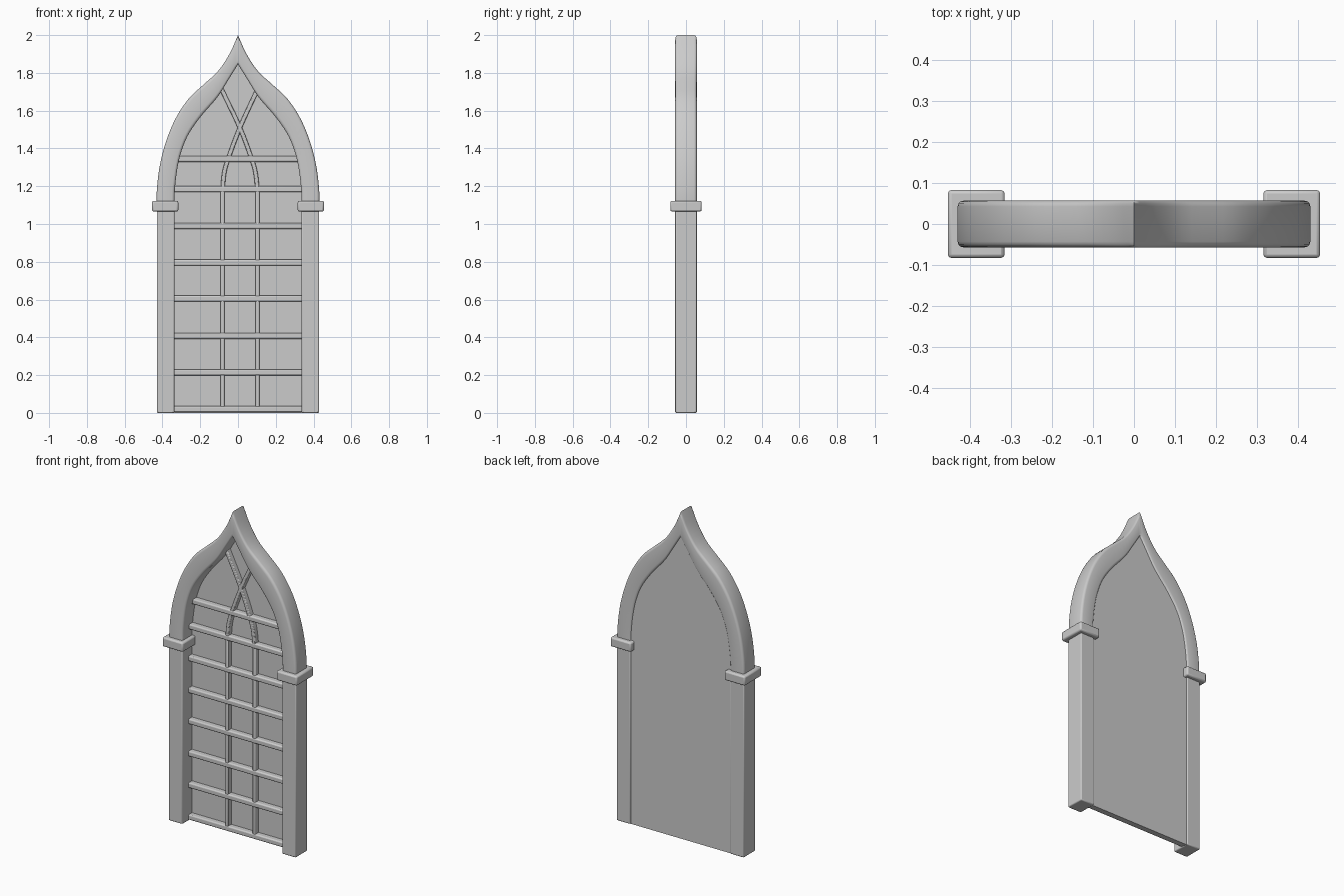
import bpy, bmesh, math
from mathutils import Vector

if "Cube" in bpy.data.objects:
    bpy.data.objects.remove(bpy.data.objects["Cube"], do_unlink=True)

stone = bpy.data.materials.new("pale grey stone")
stone.use_nodes = True
stone.diffuse_color = (0.6, 0.6, 0.6, 1)
stone.node_tree.nodes["Principled BSDF"].inputs["Base Color"].default_value = (0.6, 0.6, 0.6, 1)

DEPTH = 0.057            # half depth of the frame
PANE_FRONT, PANE_BACK = 0.037, 0.049
BAR_FRONT = 0.004


def finish(name, bm, bevel=0, angle=40):
    bmesh.ops.recalc_face_normals(bm, faces=bm.faces)
    mesh = bpy.data.meshes.new(name)
    bm.to_mesh(mesh)
    bm.free()
    mesh.materials.append(stone)
    obj = bpy.data.objects.new(name, mesh)
    bpy.context.collection.objects.link(obj)
    if bevel:
        mod = obj.modifiers.new("soft edges", 'BEVEL')
        mod.width, mod.segments = bevel, 2
    bpy.ops.object.select_all(action='DESELECT')
    obj.select_set(True)
    bpy.context.view_layer.objects.active = obj
    bpy.ops.object.shade_smooth_by_angle(angle=math.radians(angle))
    return obj


def box(name, x, y, z, bevel):
    bm = bmesh.new()
    bmesh.ops.create_cube(bm, size=1)
    for v in bm.verts:
        v.co = [lo + (c + 0.5) * (hi - lo) for c, (lo, hi) in zip(v.co, (x, y, z))]
    return finish(name, bm, bevel)


def smooth_path(points, steps=6):
    """Catmull-Rom path through the points."""
    p = [Vector(q) for q in points]
    p = [2 * p[0] - p[1]] + p + [2 * p[-1] - p[-2]]
    path = []
    for a, b, c, d in zip(p, p[1:], p[2:], p[3:]):
        for i in range(steps):
            t = i / steps
            path.append(0.5 * (2 * b + (c - a) * t + (2 * a - 5 * b + 4 * c - d) * t ** 2
                               + (3 * b - a - 3 * c + d) * t ** 3))
    return path + [p[-2]]


def resample(path, count):
    """Evenly spaced points along a path."""
    lengths = [0]
    for a, b in zip(path, path[1:]):
        lengths.append(lengths[-1] + (b - a).length)
    result, k = [], 0
    for i in range(count):
        s = lengths[-1] * i / (count - 1)
        while k < len(path) - 2 and lengths[k + 1] < s:
            k += 1
        result.append(path[k].lerp(path[k + 1], (s - lengths[k]) / (lengths[k + 1] - lengths[k])))
    return result


def mirrored(half):
    return half + [Vector((-p.x, p.y)) for p in reversed(half[:-1])]


# Pointed arch outlines (x, z), from the spring line up to the tip
outer = mirrored(resample(smooth_path([
    (0.43, 1.09), (0.43, 1.18), (0.413, 1.315), (0.38, 1.44), (0.33, 1.56),
    (0.26, 1.665), (0.18, 1.74), (0.105, 1.81), (0.045, 1.9), (0, 2)]), 32))
inner = mirrored(resample(smooth_path([
    (0.337, 1.09), (0.333, 1.2), (0.312, 1.34), (0.27, 1.46), (0.2, 1.565),
    (0.11, 1.67), (0.05, 1.765), (0, 1.845)]), 32))

# Arch: rounded rectangular section swept between the two outlines
section = []
for cu, cy, start in ((0.85, 1, 0), (0.15, 1, 90), (0.15, -1, 180), (0.85, -1, 270)):
    for k in range(4):
        a = math.radians(start + 30 * k)
        section.append((cu + 0.15 * math.cos(a), cy * (DEPTH - 0.014) + 0.014 * math.sin(a)))
bm = bmesh.new()
rings = []
for o, i in zip(outer, inner):
    ring = []
    for u, y in section:
        p = i.lerp(o, u)
        ring.append(bm.verts.new((p.x, y, p.y)))
    rings.append(ring)
n = len(section)
for a, b in zip(rings, rings[1:]):
    for k in range(n):
        bm.faces.new((a[k], a[(k + 1) % n], b[(k + 1) % n], b[k]))
bm.faces.new(rings[0])
bm.faces.new(rings[-1])
finish("arch", bm, angle=50)

# Posts and capitals
for name, side in (("left", 1), ("right", -1)):
    box(name + "_post", sorted((side * 0.337, side * 0.43)), (-DEPTH, DEPTH), (0, 1.1), 0.006)
    box(name + "_capital", sorted((side * 0.316, side * 0.455)), (-0.083, 0.083), (1.066, 1.123), 0.009)

# Back panel, reaching a little way into the frame
edge = [i.lerp(o, 0.4) for o, i in zip(outer, inner)]
edge = [Vector((edge[0].x, 0))] + edge + [Vector((edge[-1].x, 0))]
bm = bmesh.new()
face = bm.faces.new([bm.verts.new((p.x, PANE_FRONT, p.y)) for p in edge])
extruded = bmesh.ops.extrude_face_region(bm, geom=[face])["geom"]
bmesh.ops.translate(bm, vec=(0, PANE_BACK - PANE_FRONT, 0),
                    verts=[v for v in extruded if isinstance(v, bmesh.types.BMVert)])
finish("back_panel", bm)

# Horizontal bars
for k, z in enumerate((0.02, 0.215, 0.408, 0.605, 0.795, 0.99, 1.185, 1.345)):
    half = 0.345 if z < 1.3 else 0.325
    box(f"cross_bar_{k + 1}", (-half, half), (BAR_FRONT, PANE_BACK - 0.005),
        (z - 0.016, z + 0.016), 0.007)

# Upright bars
for name, x in (("left", 0.103), ("right", -0.082)):
    box(name + "_upright_bar", (x - 0.011, x + 0.011), (BAR_FRONT + 0.002, PANE_BACK - 0.005),
        (0.006, 1.19), 0.006)


# Crossing tracery bars in the head of the arch
def tracery(name, points, half=0.011):
    path = smooth_path(points, 4)
    bm = bmesh.new()
    rings = []
    for k, p in enumerate(path):
        t = (path[min(k + 1, len(path) - 1)] - path[max(k - 1, 0)]).normalized()
        side = Vector((t.y, -t.x)) * half
        ring = []
        for s, y in ((-1, BAR_FRONT + 0.002), (1, BAR_FRONT + 0.002),
                     (1, PANE_BACK - 0.005), (-1, PANE_BACK - 0.005)):
            q = p + side * s
            ring.append(bm.verts.new((q.x, y, q.y)))
        rings.append(ring)
    for a, b in zip(rings, rings[1:]):
        for k in range(4):
            bm.faces.new((a[k], a[(k + 1) % 4], b[(k + 1) % 4], b[k]))
    bm.faces.new(rings[0])
    bm.faces.new(rings[-1])
    finish(name, bm, 0.005)


tracery("left_tracery_bar", [(0.103, 1.18), (0.093, 1.27), (0.072, 1.345), (0.01, 1.51), (-0.088, 1.715)])
tracery("right_tracery_bar", [(-0.082, 1.18), (-0.073, 1.27), (-0.052, 1.345), (0.01, 1.51), (0.1, 1.705)])
